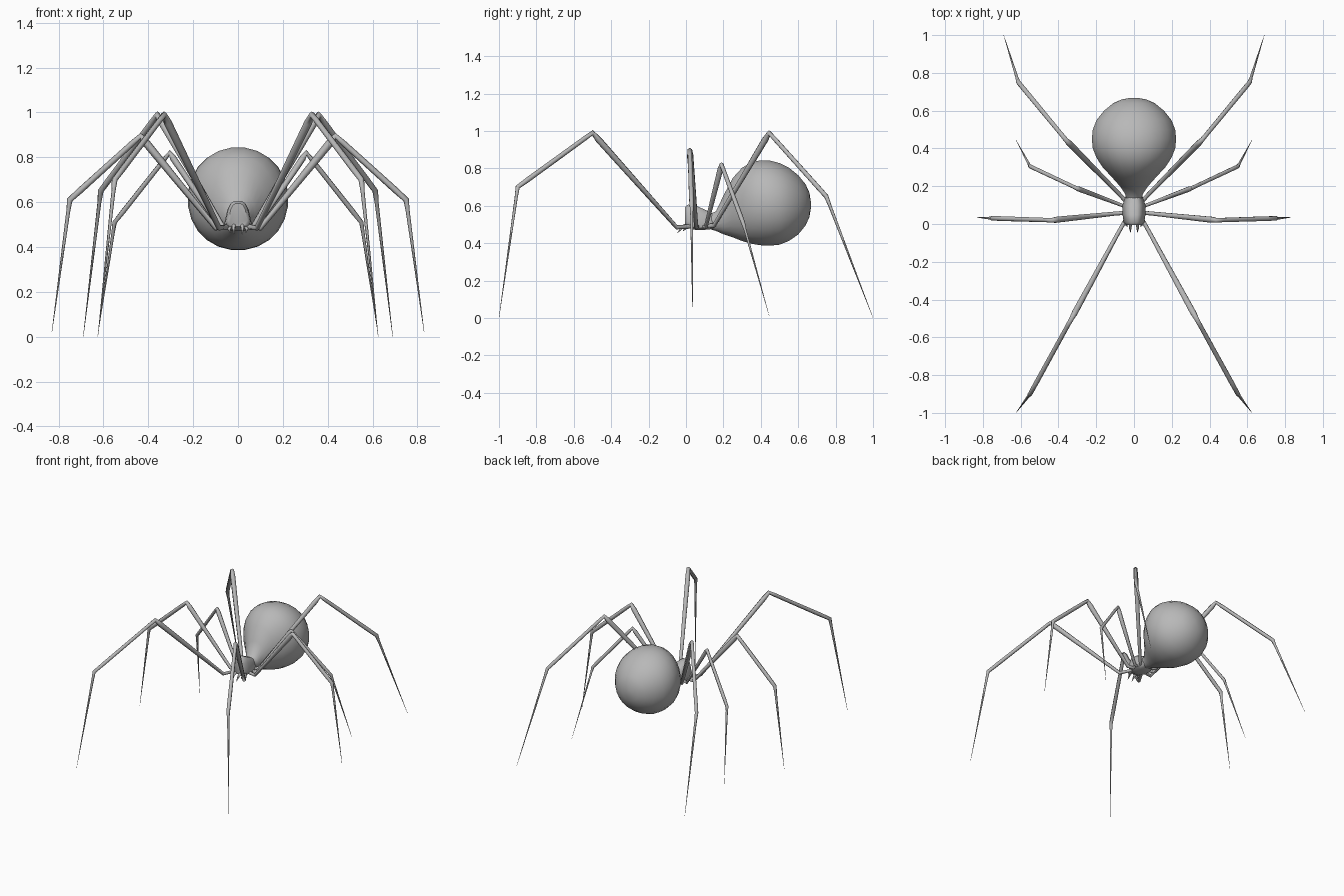
import bpy, bmesh, math
from mathutils import Vector

cube = bpy.data.objects.get("Cube")
if cube:
    bpy.data.objects.remove(cube, do_unlink=True)

grey = bpy.data.materials.new("body_grey")
grey.use_nodes = True
COLOUR = (0.48, 0.48, 0.48, 1)
grey.diffuse_color = COLOUR
grey.node_tree.nodes["Principled BSDF"].inputs["Base Color"].default_value = COLOUR


def loft(name, rings, angle):
    """Skin a list of point rings and cap both ends."""
    bm = bmesh.new()
    rows = [[bm.verts.new(p) for p in ring] for ring in rings]
    n = len(rows[0])
    for a, b in zip(rows, rows[1:]):
        for i in range(n):
            j = (i + 1) % n
            bm.faces.new((a[i], a[j], b[j], b[i]))
    bm.faces.new(rows[0])
    bm.faces.new(rows[-1])
    bmesh.ops.recalc_face_normals(bm, faces=bm.faces)
    mesh = bpy.data.meshes.new(name)
    bm.to_mesh(mesh)
    bm.free()
    mesh.materials.append(grey)
    obj = bpy.data.objects.new(name, mesh)
    bpy.context.collection.objects.link(obj)
    bpy.ops.object.select_all(action='DESELECT')
    obj.select_set(True)
    bpy.context.view_layer.objects.active = obj
    bpy.ops.object.shade_smooth_by_angle(angle=math.radians(angle))


def body(name, sections, sides, power, narrow_top):
    """Sections are (y, bottom z, top z, half width); a low power is boxier."""
    rings = []
    for y, low, high, half in sections:
        ring = []
        for i in range(sides):
            a = math.tau * (i + 0.5) / sides
            c, s = [math.copysign(abs(v) ** power, v) for v in (math.cos(a), math.sin(a))]
            ring.append((half * c * (1 - narrow_top * s), y,
                         (low + high) / 2 + s * (high - low) / 2))
        rings.append(ring)
    loft(name, rings, 50)


def tube(name, path, radii, sides=6):
    """Sweep a round section along a path, mitred at the bends."""
    pts = [Vector(p) for p in path]
    rings = []
    for i, p in enumerate(pts):
        before = (p - pts[max(i - 1, 0)]).normalized()
        after = (pts[min(i + 1, len(pts) - 1)] - p).normalized()
        d = (before + after).normalized()
        u = d.cross(Vector((-d.y, d.x, 0.05))).normalized()
        v = d.cross(u)
        rings.append([p + radii[i] * (u * math.cos(k * math.tau / sides)
                                      + v * math.sin(k * math.tau / sides))
                      for k in range(sides)])
    loft(name, rings, 75)


# Abdomen: pear shape narrowing to the waist
body("abdomen", [
    (0.11, 0.48, 0.55, 0.035), (0.16, 0.465, 0.57, 0.048), (0.20, 0.447, 0.655, 0.075),
    (0.25, 0.43, 0.75, 0.12), (0.30, 0.41, 0.805, 0.167), (0.35, 0.395, 0.835, 0.20),
    (0.40, 0.387, 0.845, 0.22), (0.45, 0.385, 0.843, 0.225), (0.50, 0.39, 0.83, 0.22),
    (0.55, 0.41, 0.805, 0.20), (0.60, 0.445, 0.765, 0.16), (0.64, 0.495, 0.715, 0.11),
    (0.66, 0.54, 0.67, 0.065), (0.668, 0.59, 0.62, 0.015)], 24, 0.97, 0.0)

# Head and thorax in one low block, flat and narrower on top
body("cephalothorax", [
    (-0.005, 0.49, 0.595, 0.038), (0.01, 0.48, 0.607, 0.05), (0.05, 0.47, 0.605, 0.055),
    (0.10, 0.47, 0.58, 0.055), (0.14, 0.475, 0.56, 0.043), (0.17, 0.49, 0.55, 0.03)],
    12, 0.6, 0.28)

# Each leg: hip, coxa end, knee, ankle, tip
LEGS = {
    "front_leg": [(0.04, 0.03, 0.49), (0.085, -0.05, 0.485), (0.33, -0.50, 0.99),
                  (0.55, -0.90, 0.70), (0.625, -1.0, 0.0)],
    "second_leg": [(0.04, 0.06, 0.49), (0.10, 0.055, 0.485), (0.435, 0.02, 0.895),
                   (0.75, 0.03, 0.61), (0.83, 0.035, 0.02)],
    "third_leg": [(0.04, 0.09, 0.49), (0.08, 0.105, 0.485), (0.305, 0.19, 0.82),
                  (0.55, 0.305, 0.51), (0.625, 0.445, 0.01)],
    "back_leg": [(0.035, 0.11, 0.49), (0.07, 0.15, 0.495), (0.36, 0.445, 0.99),
                 (0.612, 0.75, 0.65), (0.69, 1.0, 0.0)],
}
for name, points in LEGS.items():
    for side, sign in (("left", 1), ("right", -1)):
        hip, coxa, knee, ankle, tip = [Vector((sign * x, y, z)) for x, y, z in points]
        path = [hip, coxa, coxa.lerp(knee, 0.6), coxa.lerp(knee, 0.93), knee,
                knee.lerp(ankle, 0.1), knee.lerp(ankle, 0.85), ankle,
                ankle.lerp(tip, 0.08), tip]
        slim = 0.85 if name == "third_leg" else 1.0
        radii = [r * slim for r in (0.012, 0.012, 0.016, 0.018, 0.014,
                                    0.013, 0.014, 0.013, 0.009, 0.0008)]
        tube(f"{name}_{side}", path, radii)

# Fangs and feelers under the face
for side, sign in (("left", 1), ("right", -1)):
    tube(f"fang_{side}", [(sign * 0.018, 0.01, 0.50), (sign * 0.02, -0.02, 0.485),
                          (sign * 0.018, -0.045, 0.455)], (0.011, 0.008, 0.001))
    tube(f"feeler_{side}", [(sign * 0.03, 0.02, 0.49), (sign * 0.04, -0.005, 0.48),
                            (sign * 0.035, -0.015, 0.465)], (0.009, 0.007, 0.002))
